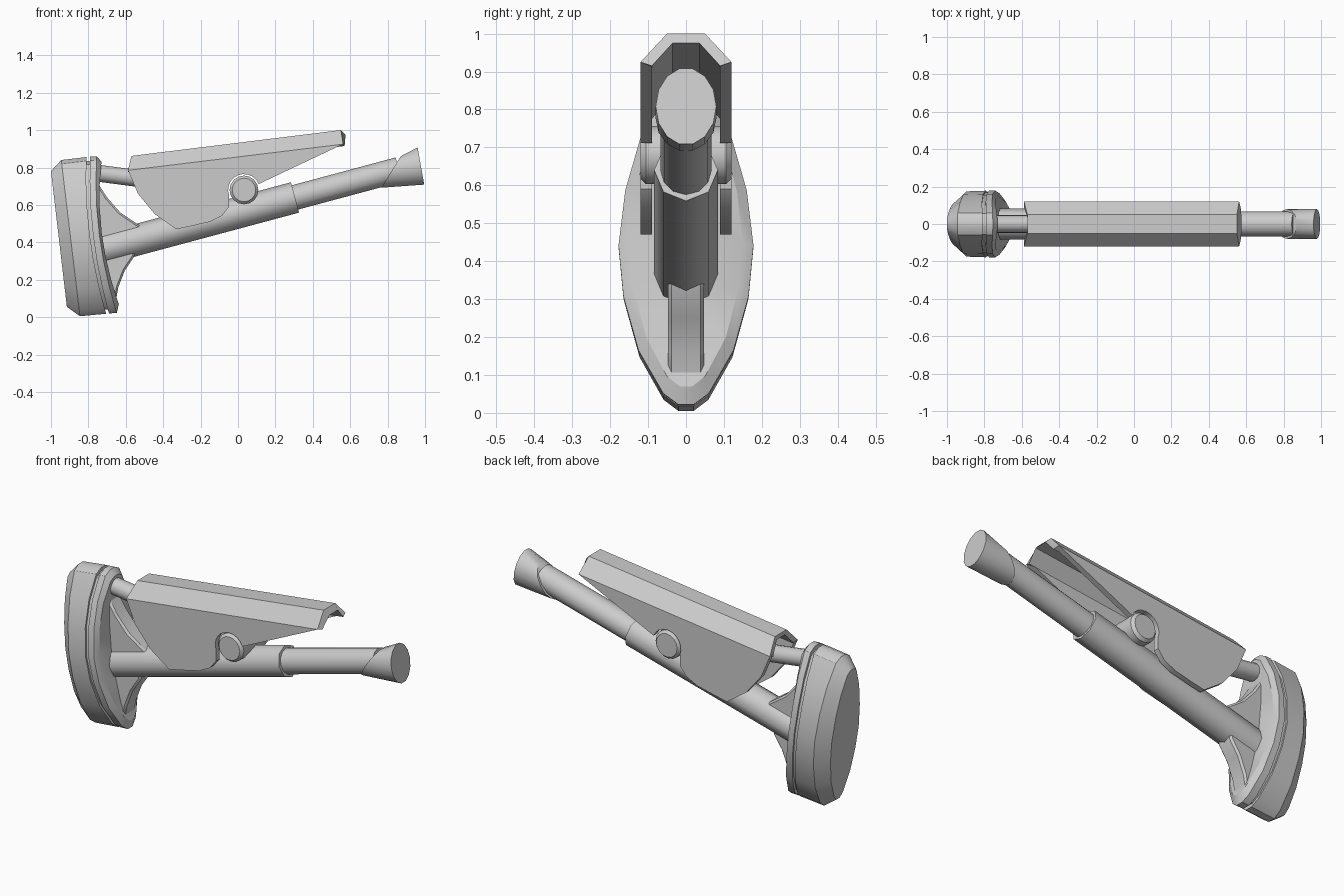
import bpy, bmesh
from math import sin, cos, pi, radians
from mathutils import Vector as V

cube = bpy.data.objects.get("Cube")
if cube:
    bpy.data.objects.remove(cube, do_unlink=True)

grey = bpy.data.materials.new("plain grey")
grey.use_nodes = True
grey.diffuse_color = (0.6, 0.6, 0.6, 1)
bsdf = next(n for n in grey.node_tree.nodes if n.type == 'BSDF_PRINCIPLED')
bsdf.inputs["Base Color"].default_value = (0.6, 0.6, 0.6, 1)


def finish(name, bm, angle=35):
    bmesh.ops.recalc_face_normals(bm, faces=bm.faces)
    mesh = bpy.data.meshes.new(name)
    bm.to_mesh(mesh)
    bm.free()
    obj = bpy.data.objects.new(name, mesh)
    mesh.materials.append(grey)
    bpy.context.collection.objects.link(obj)
    bpy.ops.object.select_all(action='DESELECT')
    obj.select_set(True)
    bpy.context.view_layer.objects.active = obj
    bpy.ops.object.shade_smooth_by_angle(angle=radians(angle))
    return obj


def loft(bm, rings, caps=True):
    """Skin a list of equal closed rings and return their vertices."""
    rows = [[bm.verts.new(p) for p in r] for r in rings]
    n = len(rows[0])
    for a, b in zip(rows, rows[1:]):
        for i in range(n):
            j = (i + 1) % n
            bm.faces.new((a[i], a[j], b[j], b[i]))
    if caps:
        bm.faces.new(rows[0])
        bm.faces.new(rows[-1])
    return rows


def oval(centre, u, v, n):
    return [V(centre) + V(u) * cos(2 * pi * i / n) + V(v) * sin(2 * pi * i / n)
            for i in range(n)]


def tube(name, a, b, r, n, angle):
    d = (V(b) - V(a)).normalized()
    up = V((-d.z, 0, d.x)) * r
    bm = bmesh.new()
    loft(bm, [oval(p, (0, r, 0), up, n) for p in (a, b)])
    return finish(name, bm, angle)


def prism(bm, outline, y0, y1):
    loft(bm, [[V((x, y, z)) for x, z in outline] for y in (y0, y1)])


# Butt pad and mounting plate share one long pointed outline: (half width, height)
OUTLINE = [(.02, -1), (.06, -.93), (.125, -.66), (.165, -.32), (.178, 0),
           (.16, .35), (.12, .68), (.06, .95), (.02, 1)]


def pad_ring(tx, tz, bx, bz, bulge, s):
    def point(w, t, side):
        k = (t + 1) / 2
        return V((bx + (tx - bx) * k + bulge * (1 - t * t),
                  side * w * s, bz + (tz - bz) * k))
    return ([point(w, t, 1) for w, t in OUTLINE]
            + [point(w, t, -1) for w, t in reversed(OUTLINE)])


def pad(name, sections):
    bm = bmesh.new()
    rows = loft(bm, [pad_ring(*s) for s in sections], caps=False)
    n = len(rows[0])
    # close both ends with strips so the curved faces stay clean
    for row in (rows[0], rows[-1]):
        for i in range(n // 2 - 1):
            bm.faces.new((row[i], row[i + 1], row[n - 2 - i], row[n - 1 - i]))
    return finish(name, bm, 28)


pad("butt_pad", [(-1, .78, -.915, .055, 0, .65),
                 (-.945, .84, -.845, .005, 0, .98),
                 (-.81, .856, -.705, .018, -.035, 1)])
pad("pad_groove", [(-.83, .835, -.725, .04, -.035, .95),
                   (-.77, .835, -.665, .04, -.035, .95)])
pad("mounting_plate", [(-.79, .858, -.69, .02, -.035, 1),
                       (-.755, .86, -.648, .022, -.04, 1),
                       (-.73, .83, -.637, .07, -.045, .84)])

# Main tube, inner tube and upper guide rod
tube("main_tube", (-.755, 0, .356), (.305, 0, .64), .084, 8, 50)
tube("inner_tube", (.2, 0, .612), (.86, 0, .789), .067, 12, 40)
tube("guide_rod", (-.79, 0, .775), (-.35, 0, .717), .045, 12, 40)

# Oval front cap, slanted at its rear
bm = bmesh.new()
loft(bm, [oval((.818, 0, .776), (0, .08, 0), (.053, 0, .086), 14),
          oval((.978, 0, .808), (0, .08, 0), (-.018, 0, .102), 14)])
finish("front_cap", bm, 35)

# Curved braces between the plate and the main tube
BRACES = {
    "upper_brace": [(-.80, .72), (-.745, .71), (-.70, .64), (-.63, .56),
                    (-.52, .485), (-.52, .44), (-.78, .38)],
    "lower_brace": [(-.74, .37), (-.55, .40), (-.555, .325), (-.605, .25),
                    (-.64, .16), (-.655, .075), (-.70, .08)],
}
for name, outline in BRACES.items():
    bm = bmesh.new()
    prism(bm, outline, -.048, .048)
    brace = finish(name, bm, 30)
    bevel = brace.modifiers.new("edge", 'BEVEL')
    bevel.width, bevel.segments = .01, 1

# Cheek rest: folded roof plus two side walls notched round the pivot
PIVOT_X, PIVOT_Z = .032, .68


def roof_ring(shoulder, top, in_shoulder, in_top):
    outer = [(shoulder, .12), (top, .05), (top, -.05), (shoulder, -.12)]
    inner = [(in_shoulder, -.09), (in_top, -.035), (in_top, .035), (in_shoulder, .09)]
    return [V((x, y, z)) for (x, z), y in outer + inner]


bm = bmesh.new()
loft(bm, [roof_ring((-.588, .785), (-.57, .862), (-.588, .775), (-.57, .84)),
          roof_ring((.562, .925), (.55, 1.0), (.57, .915), (.575, .975))])
notch = [(PIVOT_X + .085 * cos(radians(a)), PIVOT_Z + .085 * sin(radians(a)))
         for a in range(22, 203, 18)]
wall = ([(-.588, .785), (.562, .925)] + notch
        + [(-.048, .59), (-.085, .543), (-.15, .51), (-.25, .487), (-.33, .47),
           (-.444, .55), (-.535, .66)])
for side in (-1, 1):
    prism(bm, wall, side * .09, side * .12)
finish("cheek_rest", bm, 25)

# Pivot pin with chamfered ends
bm = bmesh.new()
loft(bm, [oval((PIVOT_X, y, PIVOT_Z), (r, 0, 0), (0, 0, r), 16)
          for y, r in ((-.12, .063), (-.105, .077), (.105, .077), (.12, .063))])
finish("pivot_pin", bm, 30)
